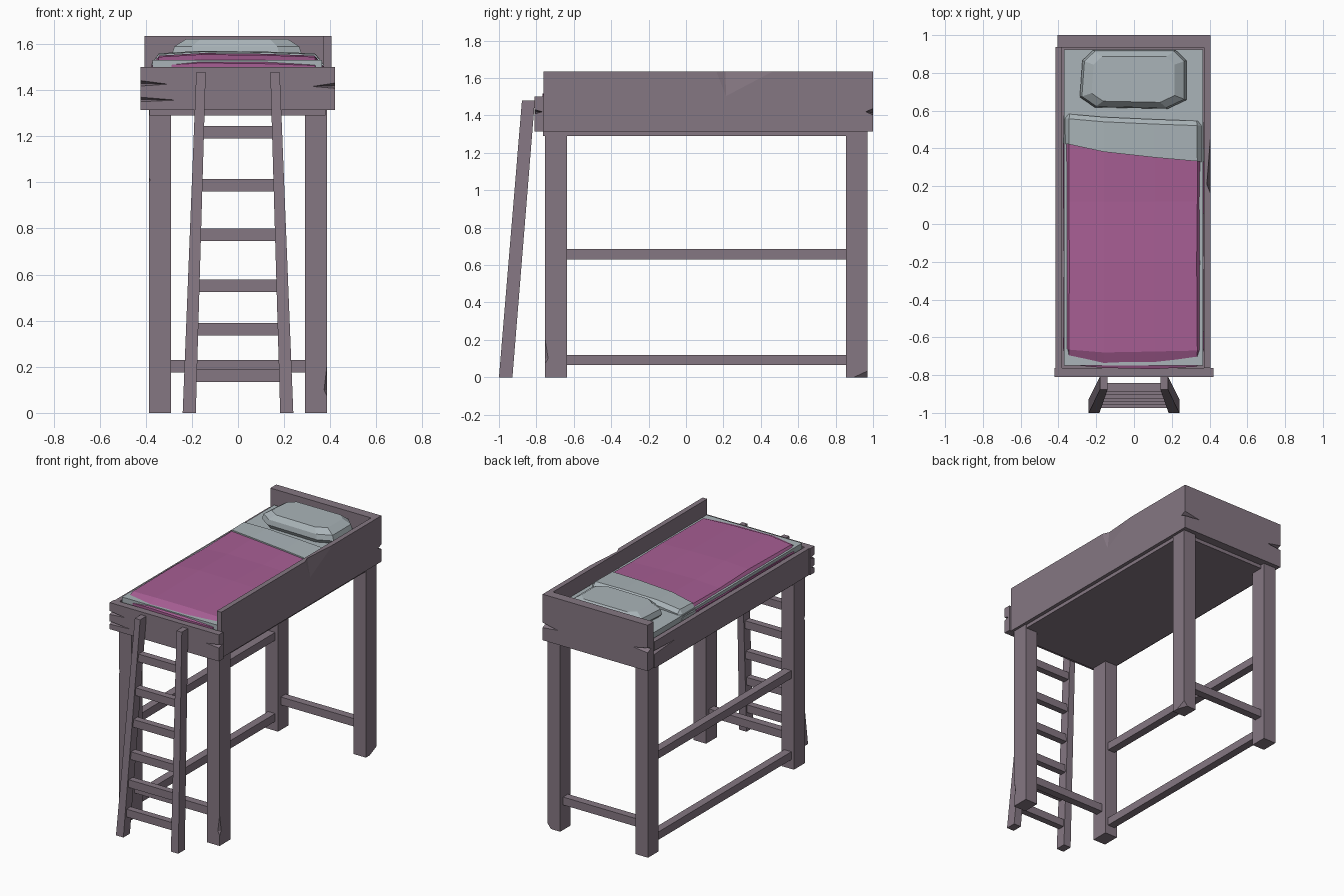
import bpy, bmesh, math
from mathutils import Vector

if "Cube" in bpy.data.objects:
    bpy.data.objects.remove(bpy.data.objects["Cube"])


def material(name, rgb):
    m = bpy.data.materials.new(name)
    m.diffuse_color = (*rgb, 1)
    m.use_nodes = True
    m.node_tree.nodes["Principled BSDF"].inputs["Base Color"].default_value = m.diffuse_color
    return m


WOOD = material("weathered_wood", (0.235, 0.185, 0.225))
PINK = material("pink_blanket", (0.385, 0.112, 0.295))
GREY = material("pale_linen", (0.40, 0.455, 0.48))


def finish(name, bm, mat):
    bmesh.ops.recalc_face_normals(bm, faces=bm.faces)
    me = bpy.data.meshes.new(name)
    bm.to_mesh(me)
    bm.free()
    me.materials.append(mat)
    ob = bpy.data.objects.new(name, me)
    bpy.context.collection.objects.link(ob)
    return ob


def hull(name, pts, mat=WOOD):
    bm = bmesh.new()
    for p in pts:
        bm.verts.new(p)
    bmesh.ops.convex_hull(bm, input=bm.verts)
    bmesh.ops.dissolve_limit(bm, angle_limit=0.01, verts=bm.verts, edges=bm.edges)
    return finish(name, bm, mat)


def box(name, x, y, z, mat=WOOD):
    return hull(name, [(a, b, c) for a in x for b in y for c in z], mat)


def chip(ob, *shapes):
    """Carve splinter-shaped notches out of a plank."""
    for pts in shapes:
        cutter = hull("chip_cutter", pts)
        cutter.hide_render = True
        mod = ob.modifiers.new("chip", 'BOOLEAN')
        mod.operation = 'DIFFERENCE'
        mod.solver = 'EXACT'
        mod.object = cutter
        bpy.context.view_layer.objects.active = ob
        bpy.ops.object.modifier_apply(modifier=mod.name)
        bpy.data.objects.remove(cutter)


def end_crack(x0, x1, y_out, y_in, z, h=0.02):
    """Wedge that opens at plank end x0 and runs out to a point at x1."""
    return [(x1, y_out, z - h * .3), (x0, y_out, z + h), (x0, y_out, z - h), (x0, y_in, z)]


def cloth(name, rows, base, mat):
    """Faceted cloth surface from rows of points, with a skirt down to base."""
    bm = bmesh.new()
    vs = [[bm.verts.new(p) for p in r] for r in rows]
    for a, b in zip(vs, vs[1:]):
        for i in range(len(a) - 1):
            bm.faces.new((a[i], a[i + 1], b[i + 1], b[i]))
    rim = [e for e in bm.edges if e.is_boundary]
    new = bmesh.ops.extrude_edge_only(bm, edges=rim)["geom"]
    for v in new:
        if isinstance(v, bmesh.types.BMVert):
            v.co.z = base
    return finish(name, bm, mat)


# Legs
leg = {}
for side, x in (("left", (-0.387, -0.29)), ("right", (0.29, 0.387))):
    for end, y in (("front", (-0.755, -0.635)), ("back", (0.855, 0.97))):
        leg[end, side] = box(f"{end}_{side}_leg", x, y, (0, 1.33))
chip(leg["front", "right"],
     [(0.40, -0.77, 0.42), (0.40, -0.77, 0.02), (0.362, -0.77, 0.10), (0.40, -0.72, 0.10)])
chip(leg["front", "left"],
     [(-0.40, -0.77, 1.08), (-0.40, -0.77, 0.94), (-0.37, -0.77, 1.01), (-0.40, -0.73, 1.01)])
chip(leg["back", "right"],
     [(0.40, 0.84, -0.01), (0.40, 0.98, -0.01), (0.40, 0.98, 0.055), (0.35, 0.98, -0.01)])

# Stretchers between the legs
for end, y in (("front", -0.695), ("back", 0.912)):
    box(f"{end}_stretcher", (-0.30, 0.30), (y - 0.027, y + 0.027), (0.175, 0.23))
for name, z in (("lower", 0.065), ("upper", 0.63)):
    box(f"{name}_side_stretcher", (-0.367, -0.312), (-0.64, 0.86), (z, z + 0.055))

# Bed frame
box("bed_base", (-0.385, 0.38), (-0.765, 0.94), (1.29, 1.34))
foot = box("footboard", (-0.422, 0.42), (-0.81, -0.762), (1.315, 1.50))
chip(foot,
     end_crack(-0.43, -0.29, -0.815, -0.765, 1.43, 0.014),
     end_crack(-0.43, -0.24, -0.815, -0.78, 1.36, 0.012),
     end_crack(0.43, 0.31, -0.815, -0.765, 1.42, 0.014))
head = box("headboard", (-0.405, 0.405), (0.935, 1.0), (1.315, 1.635))
chip(head,
     end_crack(0.41, 0.27, 1.005, 0.96, 1.42, 0.02),
     end_crack(-0.41, -0.28, 1.005, 0.96, 1.46, 0.02))
right = box("right_side_board", (0.37, 0.405), (-0.762, 0.938), (1.315, 1.635))
chip(right,
     [(0.407, 0.155, 1.64), (0.407, 0.50, 1.64), (0.407, 0.215, 1.49), (0.385, 0.21, 1.64)])
left = box("left_side_board", (-0.415, -0.38), (-0.762, 0.938), (1.315, 1.50))
chip(left,
     [(-0.417, 0.94, 1.44), (-0.417, 0.94, 1.41), (-0.417, 0.70, 1.43), (-0.395, 0.94, 1.425)])

# Ladder leaning on the footboard
for name, s in (("left", -1), ("right", 1)):
    lo = [(s * a, b, 0) for a in (0.183, 0.24) for b in (-1.0, -0.928)]
    hi = [(s * a, b, 1.48) for a in (0.14, 0.181) for b in (-0.877, -0.808)]
    hull(f"ladder_{name}_rail", lo + hi)
for i, z in enumerate((0.162, 0.362, 0.552, 0.772, 0.987, 1.217)):
    t = z / 1.48
    w, y = 0.2 - 0.043 * t, -0.964 + 0.122 * t
    box(f"ladder_rung_{i + 1}", (-w, w), (y - 0.023, y + 0.023), (z - 0.027, z + 0.027))

# Mattress, blanket and folded sheet
box("mattress", (-0.37, 0.365), (-0.75, 0.925), (1.33, 1.53), GREY)
COLS = (-0.375, -0.345, -0.16, 0.11, 0.335, 0.37)
DROP = (-0.05, -0.008, 0.003, 0.0, -0.008, -0.05)
HEM = (0.43, 0.425, 0.385, 0.355, 0.335, 0.33)


def row(ys, z, squeeze=1.0):
    return [(x * squeeze, y, z + d) for x, y, d in zip(COLS, ys, DROP)]


cloth("blanket", [
    row((-0.67, -0.745, -0.762, -0.768, -0.755, -0.67), 1.515, 0.995),
    row((-0.655, -0.665, -0.68, -0.675, -0.67, -0.66), 1.552),
    row((-0.2,) * 6, 1.558, 0.99),
    row((0.12,) * 6, 1.55),
    row(HEM, 1.555)], 1.40, PINK)
cloth("folded_sheet", [
    row([h - 0.003 for h in HEM], 1.564),
    row([0.535 + (h - 0.37) * 0.4 for h in HEM], 1.568, 0.995),
    row([0.56 + (h - 0.37) * 0.4 for h in HEM], 1.545, 0.99)], 1.40, GREY)

# Pillow: stacked octagonal rings
OUT = ((-1, -.6), (-.72, -.95), (.65, -1), (1, -.7), (1, .65), (.8, 1), (-.75, 1), (-.95, .65))
hull("pillow", [(-0.005 + 0.282 * k * a, 0.765 + 0.155 * k * b, z)
                for k, z in ((0.88, 1.52), (1, 1.555), (0.96, 1.59), (0.78, 1.622))
                for a, b in OUT], GREY)
